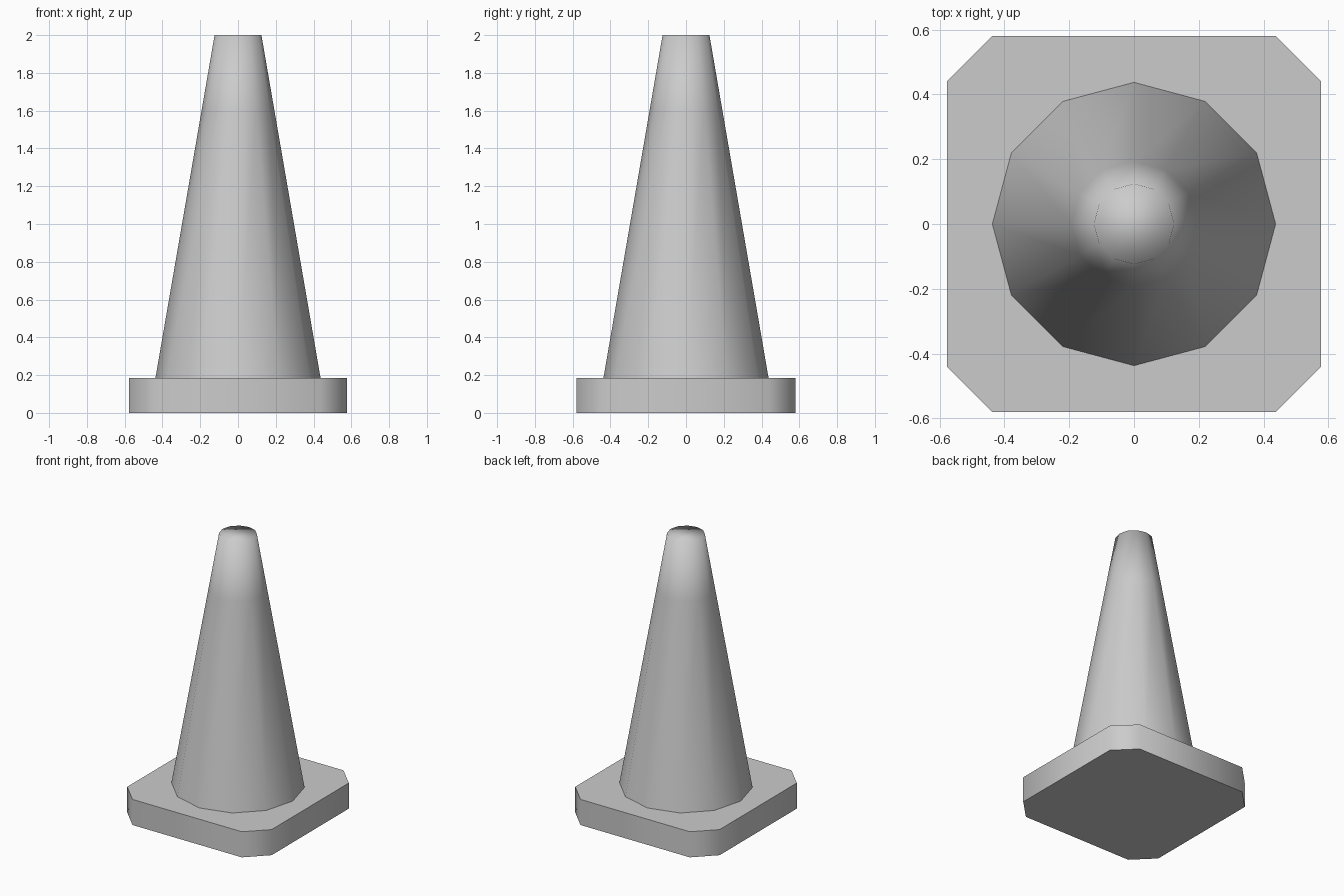
import bpy, bmesh, math

if "Cube" in bpy.data.objects:
    bpy.data.objects.remove(bpy.data.objects["Cube"])

BASE_H = 0.185


def make_object(name, bm, smooth=None):
    bmesh.ops.recalc_face_normals(bm, faces=bm.faces)
    for f in bm.faces:
        f.smooth = True
    # keep edges steeper than the given angle sharp
    if smooth is not None:
        for e in bm.edges:
            if e.is_manifold and e.calc_face_angle() > math.radians(smooth):
                e.smooth = False
    mesh = bpy.data.meshes.new(name)
    bm.to_mesh(mesh)
    bm.free()
    obj = bpy.data.objects.new(name, mesh)
    bpy.context.collection.objects.link(obj)
    return obj


# Square foot with cut corners
bm = bmesh.new()
hx, hy, cut = 0.577, 0.58, 0.14
outline = [(hx, hy - cut), (hx - cut, hy), (cut - hx, hy), (-hx, hy - cut),
           (-hx, cut - hy), (cut - hx, -hy), (hx - cut, -hy), (hx, cut - hy)]
foot = bm.faces.new([bm.verts.new((x, y, 0)) for x, y in outline])
top = bmesh.ops.extrude_face_region(bm, geom=[foot], use_keep_orig=True)
bmesh.ops.translate(bm, vec=(0, 0, BASE_H),
                    verts=[g for g in top["geom"] if isinstance(g, bmesh.types.BMVert)])
make_object("base_plate", bm, 60)

# Twelve-sided tapering body, closed at the top, softly shaded over the tip
bm = bmesh.new()
SIDES = 12
rings = []
for r, z in [(0.437, BASE_H), (0.193, 1.6), (0.124, 2.0)]:
    rings.append([bm.verts.new((r * math.cos(math.tau * i / SIDES),
                                r * math.sin(math.tau * i / SIDES), z))
                  for i in range(SIDES)])
for low, high in zip(rings, rings[1:]):
    for i in range(SIDES):
        j = (i + 1) % SIDES
        bm.faces.new((low[i], low[j], high[j], high[i]))
bm.faces.new(rings[-1])
make_object("cone_body", bm)
